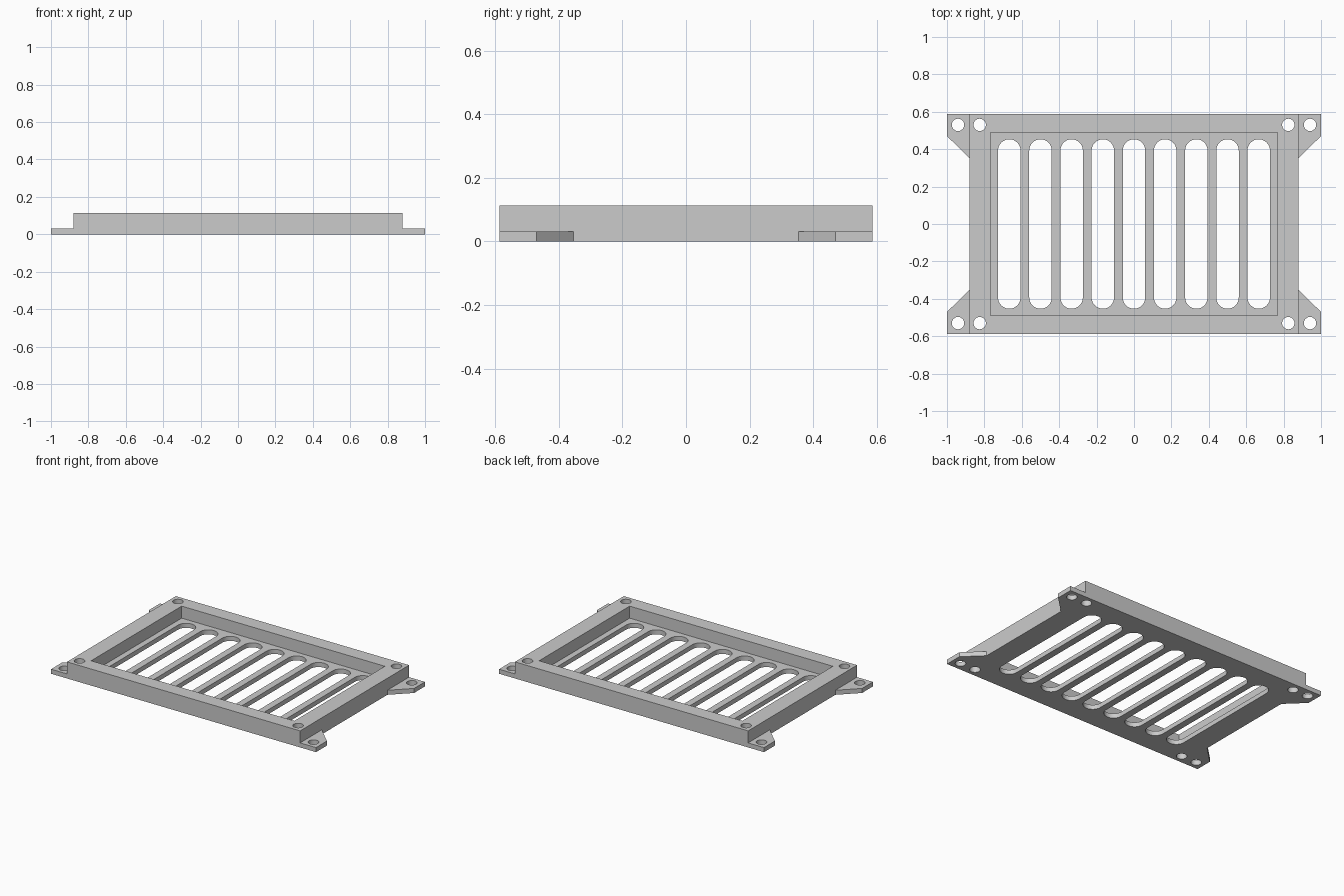
import bpy
import bmesh
from math import cos, sin, pi, radians

cube = bpy.data.objects.get("Cube")
if cube:
    bpy.data.objects.remove(cube, do_unlink=True)

# Main sizes
HALF_X, HALF_Y, HEIGHT = 0.88, 0.587, 0.113
POCKET_X, POCKET_Y, FLOOR = 0.767, 0.488, 0.031
SLOT_COUNT, SLOT_PITCH, SLOT_R, SLOT_END = 9, 0.1667, 0.06, 0.453
HOLE_R, HOLE_Y = 0.033, 0.53
LOW, HIGH = -0.1, 0.3

grey = bpy.data.materials.new("grey")
grey.use_nodes = True
colour = (0.6, 0.6, 0.6, 1)
grey.diffuse_color = colour
grey.node_tree.nodes["Principled BSDF"].inputs["Base Color"].default_value = colour


def prisms(name, outlines, z0, z1):
    """One object holding an upright prism for each outline."""
    bm = bmesh.new()
    for outline in outlines:
        face = bm.faces.new([bm.verts.new((x, y, z0)) for x, y in outline])
        top = bmesh.ops.extrude_face_region(bm, geom=[face])["geom"]
        verts = [v for v in top if isinstance(v, bmesh.types.BMVert)]
        bmesh.ops.translate(bm, verts=verts, vec=(0, 0, z1 - z0))
    bmesh.ops.recalc_face_normals(bm, faces=bm.faces)
    mesh = bpy.data.meshes.new(name)
    bm.to_mesh(mesh)
    bm.free()
    mesh.materials.append(grey)
    obj = bpy.data.objects.new(name, mesh)
    bpy.context.collection.objects.link(obj)
    return obj


def rectangle(hx, hy):
    return [(-hx, -hy), (hx, -hy), (hx, hy), (-hx, hy)]


def slot(cx, cy, r, reach, steps=16):
    """Rounded slot along y; a reach of zero gives a circle."""
    pts = []
    for side, start in ((1, 0), (-1, pi)):
        for i in range(steps + (1 if reach else 0)):
            a = start + pi * i / steps
            pts.append((cx + r * cos(a), cy + side * reach + r * sin(a)))
    return pts


def combine(target, other, operation):
    mod = target.modifiers.new(operation.lower(), "BOOLEAN")
    mod.operation = operation
    mod.solver = "EXACT"
    mod.object = other
    bpy.context.view_layer.objects.active = target
    bpy.ops.object.modifier_apply(modifier=mod.name)
    bpy.data.objects.remove(other, do_unlink=True)


corners = [(sx, sy) for sx in (-1, 1) for sy in (-1, 1)]

# Tray block with a mounting tab at each corner
frame = prisms("vent_frame", [rectangle(HALF_X, HALF_Y)], 0, HEIGHT)
tab = [(0.82, HALF_Y), (1, HALF_Y), (1, 0.47), (HALF_X, 0.353), (0.82, 0.353)]
tabs = prisms("mounting_tabs", [[(sx * x, sy * y) for x, y in tab] for sx, sy in corners], 0, FLOOR)
combine(frame, tabs, "UNION")

# Open pocket above the floor
combine(frame, prisms("pocket_cutter", [rectangle(POCKET_X, POCKET_Y)], FLOOR, HIGH), "DIFFERENCE")

# Vent slots and screw holes, all right through
slots = [slot((i - SLOT_COUNT // 2) * SLOT_PITCH, 0, SLOT_R, SLOT_END - SLOT_R) for i in range(SLOT_COUNT)]
holes = [slot(sx * x, sy * HOLE_Y, HOLE_R, 0) for sx, sy in corners for x in (0.825, 0.941)]
combine(frame, prisms("opening_cutter", slots + holes, LOW, HIGH), "DIFFERENCE")

# Smooth the round walls, keep the corners sharp
bpy.ops.object.select_all(action="DESELECT")
frame.select_set(True)
bpy.context.view_layer.objects.active = frame
bpy.ops.object.shade_smooth_by_angle(angle=radians(30))
